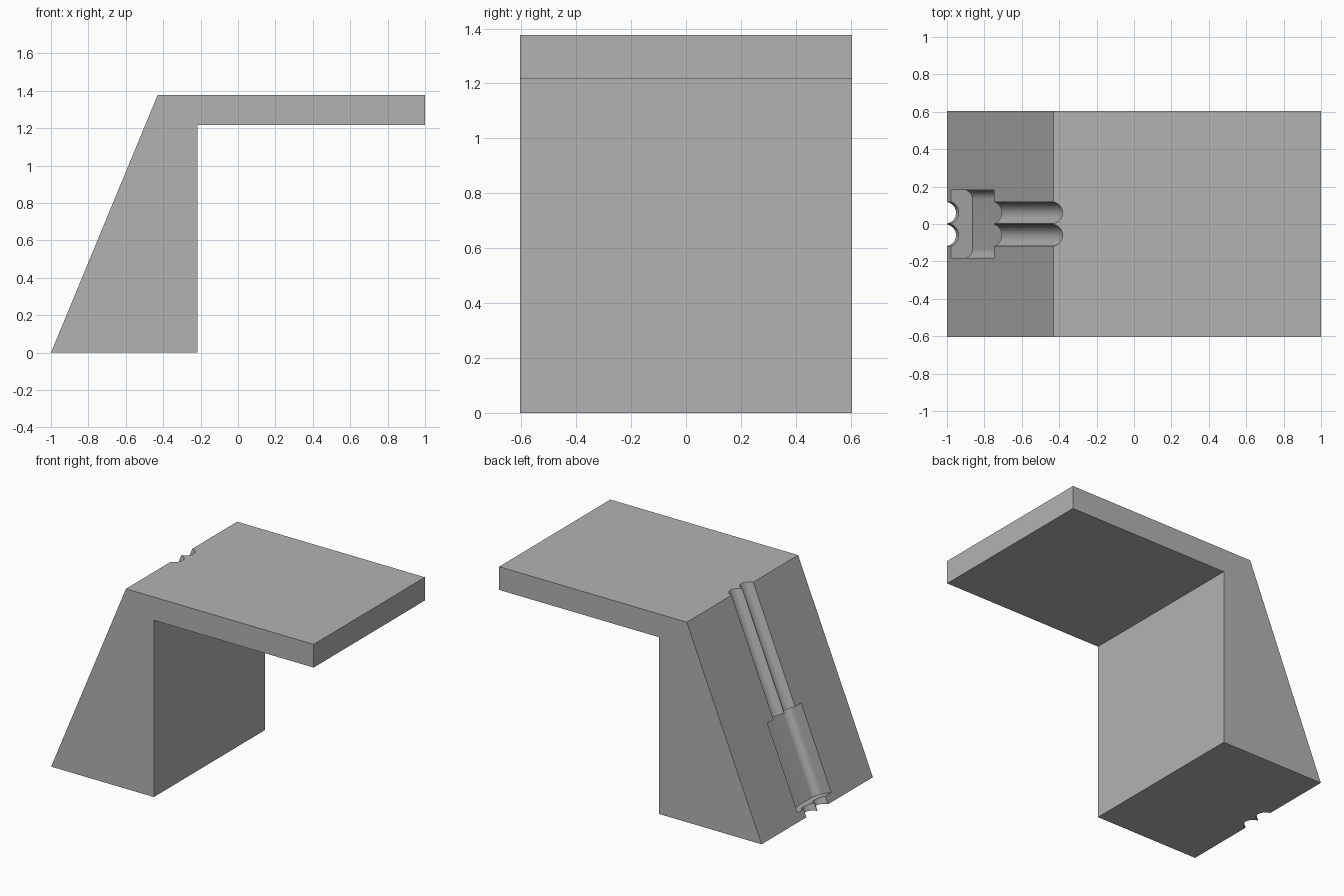
import bpy, bmesh, math
from mathutils import Matrix, Vector

if "Cube" in bpy.data.objects:
    bpy.data.objects.remove(bpy.data.objects["Cube"])

grey = bpy.data.materials.new("plain_grey")
grey.use_nodes = True
colour = (0.45, 0.45, 0.45, 1)
grey.diffuse_color = colour
grey.node_tree.nodes["Principled BSDF"].inputs["Base Color"].default_value = colour


def prism(name, profile, start, end, frame):
    """Extrude a 2D profile along the frame's third axis."""
    bm = bmesh.new()
    face = bm.faces.new([bm.verts.new((u, v, start)) for u, v in profile])
    grown = bmesh.ops.extrude_face_region(bm, geom=[face])["geom"]
    moved = [g for g in grown if isinstance(g, bmesh.types.BMVert)]
    bmesh.ops.translate(bm, verts=moved, vec=(0, 0, end - start))
    bm.transform(frame)
    bmesh.ops.recalc_face_normals(bm, faces=bm.faces)
    mesh = bpy.data.meshes.new(name)
    bm.to_mesh(mesh)
    bm.free()
    mesh.materials.append(grey)
    obj = bpy.data.objects.new(name, mesh)
    bpy.context.collection.objects.link(obj)
    return obj


def arc(cu, cv, r, a0, a1, steps):
    angles = [math.radians(a0 + (a1 - a0) * i / steps) for i in range(steps + 1)]
    return [(cu + r * math.cos(a), cv + r * math.sin(a)) for a in angles]


def axes(x, y, z, origin):
    m = Matrix((x, y, z)).transposed().to_4x4()
    m.translation = origin
    return m


# Wedge-shaped leg with an overhanging top slab
half_depth = 0.605
outline = [(-1, 0), (-0.217, 0), (-0.217, 1.217), (1, 1.217), (1, 1.377), (-0.43, 1.377)]
upright = axes(Vector((1, 0, 0)), Vector((0, 0, 1)), Vector((0, -1, 0)), Vector((0, 0, 0)))
body = prism("bracket_body", outline, -half_depth, half_depth, upright)

# Frame on the sloped face: across, outward, up the slope
foot = Vector((-1, 0, 0))
slope = (Vector((-0.43, 0, 1.377)) - foot).normalized()
across = Vector((0, 1, 0))
on_slope = axes(across, slope.cross(across) * -1, slope, foot)
if on_slope.col[1].x > 0:
    on_slope.col[1] *= -1

# Cutters: round-cornered pocket and two parallel cable grooves
w, d, r = 0.183, 0.125, 0.05
pocket = (arc(-w + r, -d + r, r, 180, 270, 10) + arc(w - r, -d + r, r, 270, 360, 10)
          + [(w, 0.1), (-w, 0.1)])
cutters = [prism("pocket_cutter", pocket, 0.055, 0.655, on_slope)]
for side, label in ((-1, "right"), (1, "left")):
    ring = arc(side * 0.06, 0.015, 0.06, 0, 360, 40)[:-1]
    cutters.append(prism(label + "_groove_cutter", ring, -0.3, 1.8, on_slope))

bpy.context.view_layer.objects.active = body
for cutter in cutters:
    mod = body.modifiers.new(cutter.name, "BOOLEAN")
    mod.operation = "DIFFERENCE"
    mod.solver = "EXACT"
    mod.object = cutter
    bpy.ops.object.modifier_apply(modifier=mod.name)
    bpy.data.objects.remove(cutter)

body.select_set(True)
bpy.ops.object.shade_smooth_by_angle(angle=math.radians(30))
